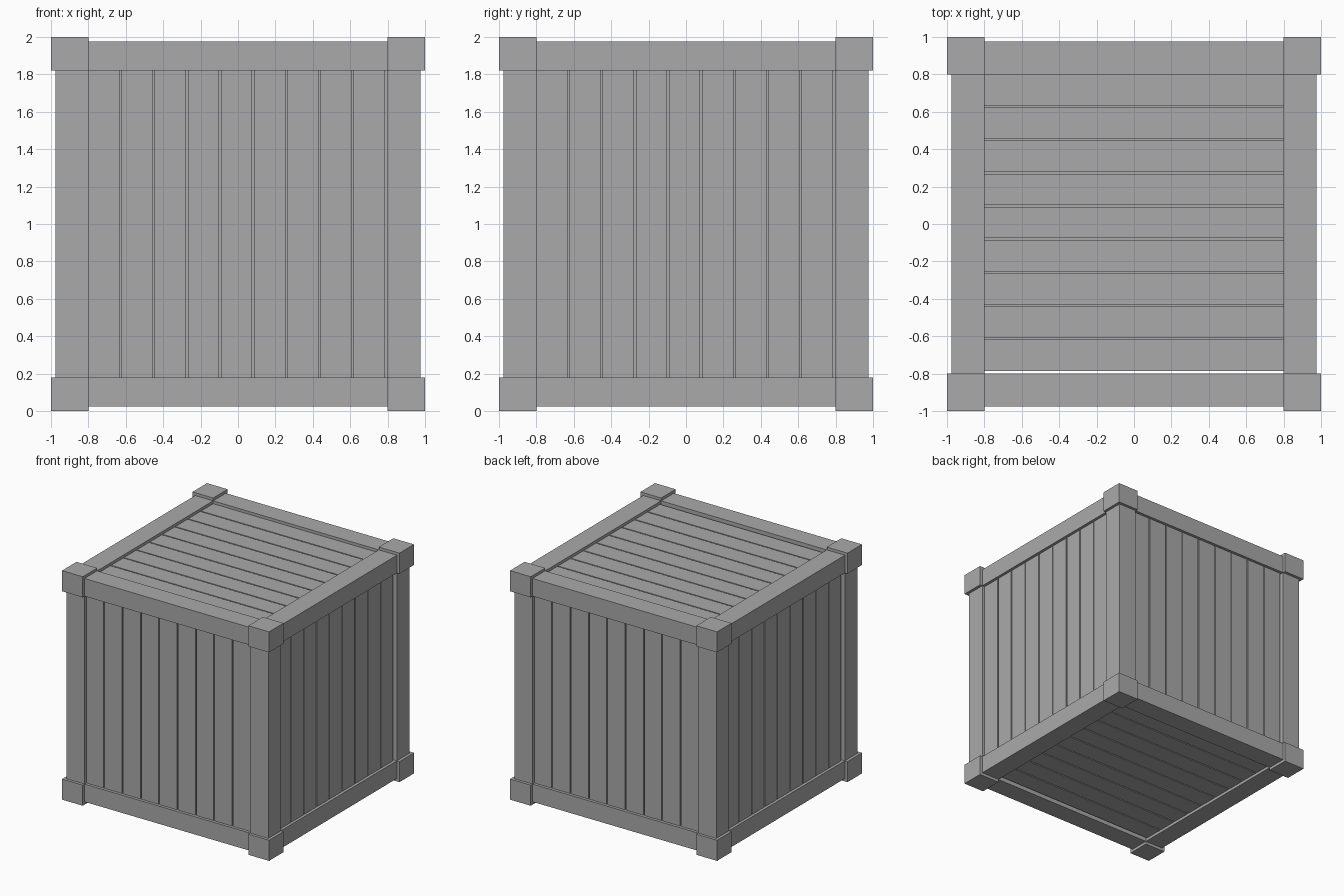
import bpy
import bmesh
from math import pi
from mathutils import Matrix, Vector

if "Cube" in bpy.data.objects:
    bpy.data.objects.remove(bpy.data.objects["Cube"], do_unlink=True)

grey = bpy.data.materials.new("plain_grey")
grey.use_nodes = True
grey.diffuse_color = (0.4, 0.4, 0.4, 1)
grey.node_tree.nodes["Principled BSDF"].inputs["Base Color"].default_value = (0.4, 0.4, 0.4, 1)

CENTRE = Vector((0, 0, 1))
INNER = 0.8      # inner edge of the frame, sideways
RIM = 0.82       # inner edge of the frame, vertically
OUTER = 0.975    # outer face of the frame
PANEL = 0.95     # outer face of the planks
PITCH = 0.1772
GAP = 0.01


def add_box(bm, low, high):
    low, high = Vector(low), Vector(high)
    matrix = Matrix.Translation((low + high) / 2) @ Matrix.Diagonal((*(high - low), 1))
    bmesh.ops.create_cube(bm, size=1, matrix=matrix)


def finish(name, bm, matrix=Matrix()):
    mesh = bpy.data.meshes.new(name)
    bm.transform(Matrix.Translation(CENTRE) @ matrix)
    bm.to_mesh(mesh)
    bm.free()
    mesh.materials.append(grey)
    obj = bpy.data.objects.new(name, mesh)
    bpy.context.collection.objects.link(obj)


def box(name, low, high):
    bm = bmesh.new()
    add_box(bm, low, high)
    finish(name, bm)


def span(sign, inner, outer):
    return sorted((sign * inner, sign * outer))


# Corner blocks
for x in (-1, 1):
    for y in (-1, 1):
        for z in (-1, 1):
            spans = [span(x, INNER, 1), span(y, INNER, 1), span(z, RIM, 1)]
            box("corner_block", *zip(*spans))

# Posts and the beams of the upper and lower frames
for a in (-1, 1):
    for b in (-1, 1):
        side_a, side_b = span(a, INNER, OUTER), span(b, INNER, OUTER)
        rim = span(b, RIM, OUTER)
        box("corner_post", *zip(side_a, side_b, (-RIM, RIM)))
        box("cross_beam", *zip((-INNER, INNER), side_a, rim))
        box("side_beam", *zip(side_a, (-INNER, INNER), rim))


def plank_panel(name, half_length, matrix):
    """Nine upright planks on a backing board, facing -y."""
    bm = bmesh.new()
    for i in range(9):
        x = -INNER + i * PITCH
        add_box(bm, (x, -PANEL, -half_length), (x + PITCH - GAP, 0.03 - PANEL, half_length))
    add_box(bm, (-INNER, 0.02 - PANEL, -half_length),
            (-INNER + 9 * PITCH - GAP, 0.08 - PANEL, half_length))
    finish(name, bm, matrix)


# Four walls
for i, name in enumerate(("front_planks", "left_planks", "back_planks", "right_planks")):
    plank_panel(name, RIM, Matrix.Rotation(i * pi / 2, 4, "Z"))

# Lid and floor, their planks running from side to side
lid = Matrix(((0, 0, 1, 0), (-1, 0, 0, 0), (0, -1, 0, 0), (0, 0, 0, 1)))
plank_panel("lid_planks", INNER, lid)
plank_panel("floor_planks", INNER, Matrix.Diagonal((-1, 1, -1, 1)) @ lid)
